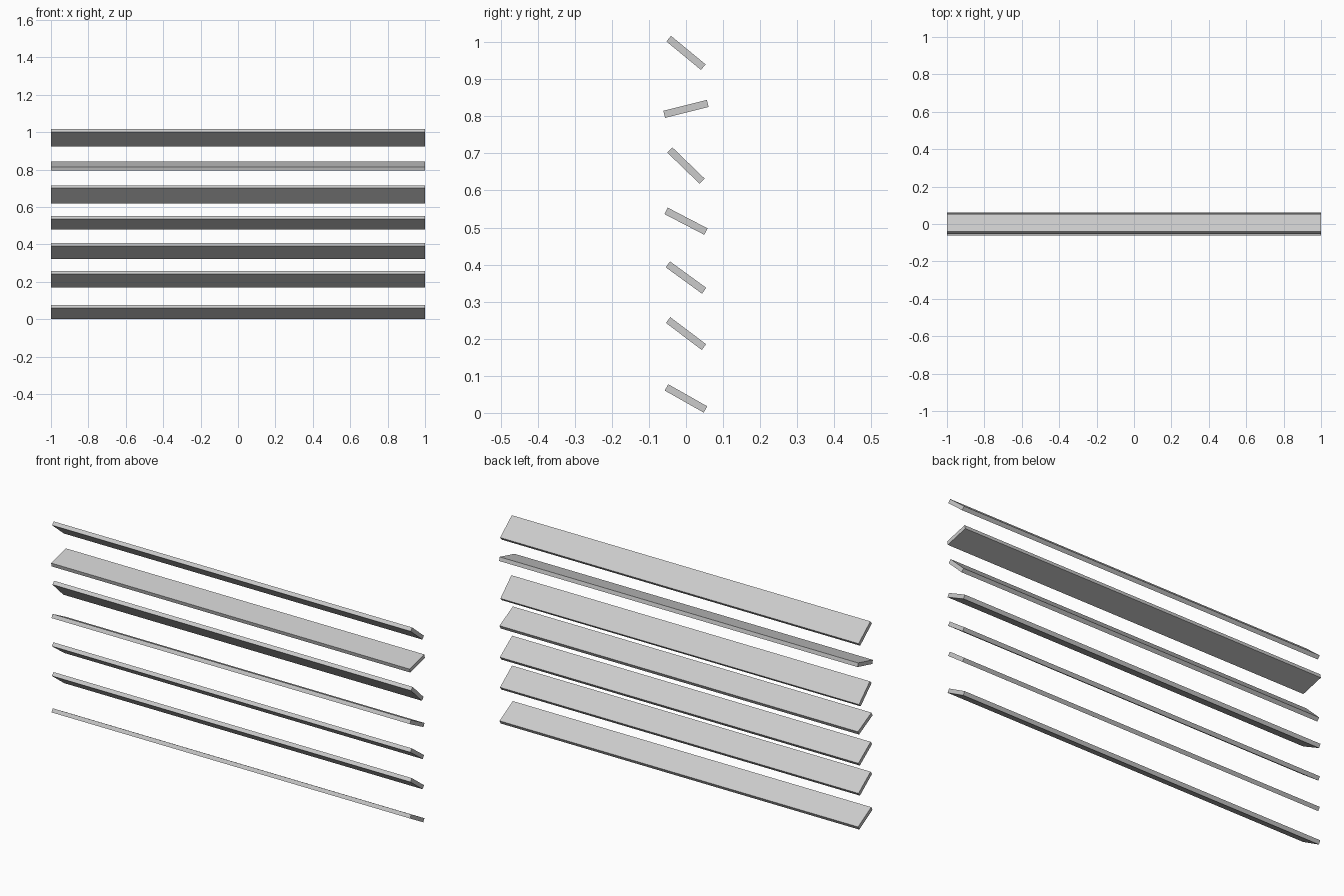
import bpy
import bmesh
from math import radians
from mathutils import Matrix

if "Cube" in bpy.data.objects:
    bpy.data.objects.remove(bpy.data.objects["Cube"])

LENGTH, WIDTH, THICK = 2.0, 0.121, 0.0195

# Tilt in degrees (negative = front edge high) and centre height of each slat
SLATS = [(-29.5, 0.039), (-37, 0.214), (-36, 0.365), (-27.5, 0.517),
         (-44, 0.667), (14, 0.82), (-39.5, 0.971)]


def add_slat(name, tilt, z):
    bm = bmesh.new()
    bmesh.ops.create_cube(bm, size=1, matrix=Matrix.Diagonal((LENGTH, WIDTH, THICK, 1)))
    mesh = bpy.data.meshes.new(name)
    bm.to_mesh(mesh)
    bm.free()
    slat = bpy.data.objects.new(name, mesh)
    slat.location.z = z
    slat.rotation_euler.x = radians(tilt)
    bpy.context.collection.objects.link(slat)


# Stack of louvre slats, bottom to top
for i, (tilt, z) in enumerate(SLATS, 1):
    add_slat(f"blind_slat_{i}", tilt, z)
